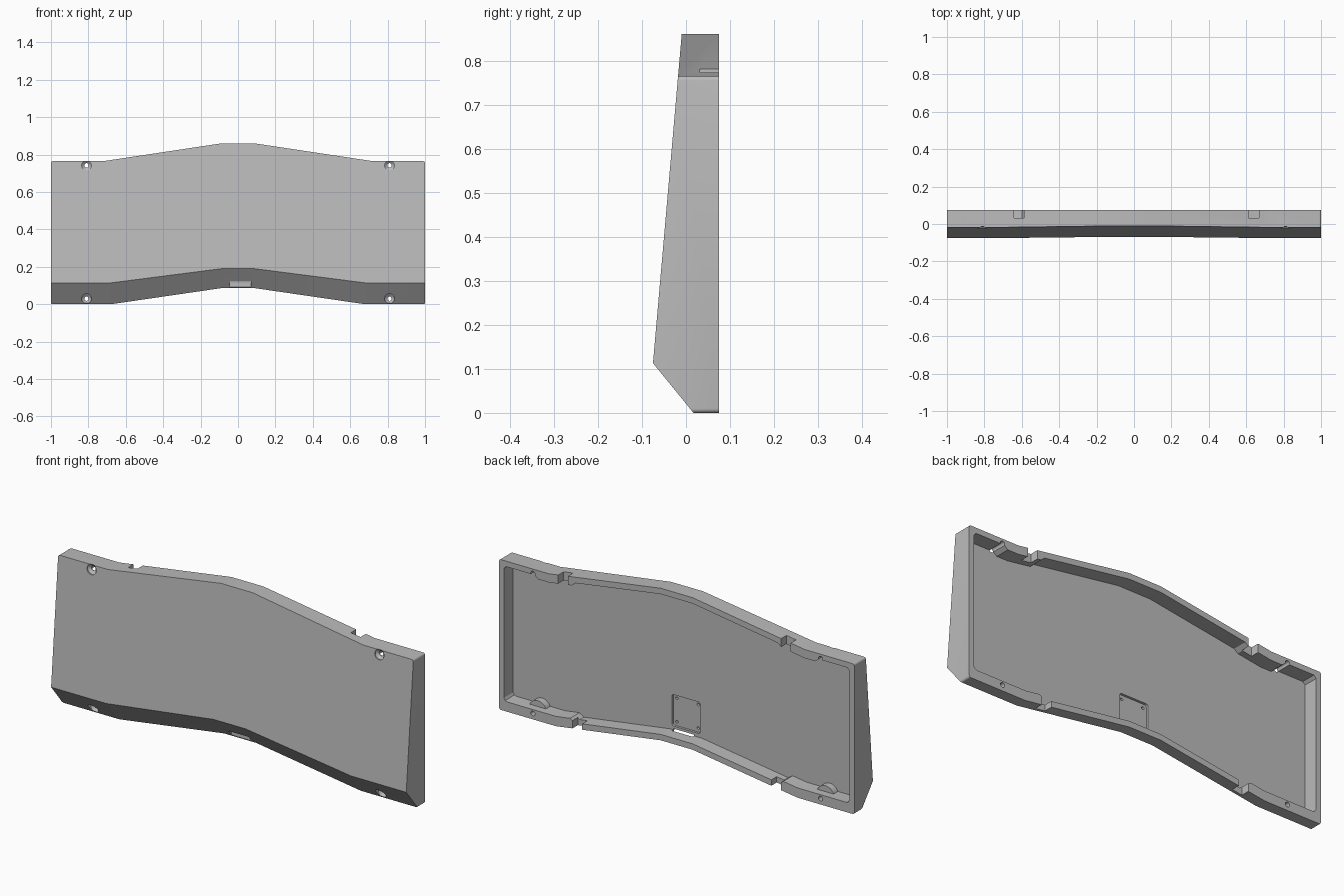
import bpy, bmesh, math

if "Cube" in bpy.data.objects:
    bpy.data.objects.remove(bpy.data.objects["Cube"])

grey = bpy.data.materials.new("light grey plastic")
grey.diffuse_color = (0.5, 0.5, 0.5, 1)
grey.use_nodes = True
grey.node_tree.nodes["Principled BSDF"].inputs["Base Color"].default_value = grey.diffuse_color


def make(name, bm):
    bmesh.ops.recalc_face_normals(bm, faces=bm.faces)
    me = bpy.data.meshes.new(name)
    bm.to_mesh(me)
    bm.free()
    me.materials.append(grey)
    ob = bpy.data.objects.new(name, me)
    bpy.context.collection.objects.link(ob)
    return ob


def loft(name, rings):
    """Closed solid through rings of equal point count."""
    bm = bmesh.new()
    vs = [[bm.verts.new(p) for p in r] for r in rings]
    n = len(vs[0])
    for a, b in zip(vs, vs[1:]):
        for i in range(n):
            bm.faces.new((a[i], a[(i + 1) % n], b[(i + 1) % n], b[i]))
    bm.faces.new(vs[0])
    bm.faces.new(vs[-1])
    return make(name, bm)


def prism(name, pts, y0, y1):
    return loft(name, [[(x, y, z) for x, z in pts] for y in (y0, y1)])


def rect(x0, x1, z0, z1, r=0):
    if not r:
        return [(x0, z0), (x1, z0), (x1, z1), (x0, z1)]
    pts = []
    for k, (cx, cz) in enumerate([(x1 - r, z1 - r), (x0 + r, z1 - r), (x0 + r, z0 + r), (x1 - r, z0 + r)]):
        for j in range(5):
            a = math.pi / 2 * (k + j / 4)
            pts.append((cx + r * math.cos(a), cz + r * math.sin(a)))
    return pts


def lathe(name, x, z, steps, n=24):
    """Turned solid along y from (y, radius) steps."""
    return loft(name, [[(x + r * math.cos(2 * math.pi * i / n), y, z + r * math.sin(2 * math.pi * i / n))
                        for i in range(n)] for y, r in steps])


def top_z(x):
    return 0.765 + 0.095 * min(1, max(0, (0.72 - abs(x)) / 0.63))


def bottom_z(x):
    return 0.086 * min(1, max(0, (0.68 - abs(x)) / 0.59))


def ridge_z(x):
    return 0.113 + 0.077 * min(1, max(0, (0.69 - abs(x)) / 0.60))


def front_y(z):
    return -0.075 + (z - 0.113) * 0.0874


# Case body: tilted front panel with a chamfered lower edge
rings = []
for x in (-1, -0.72, -0.69, -0.68, -0.09, 0.09, 0.68, 0.69, 0.72, 1):
    b, r, t = bottom_z(x), ridge_z(x), top_z(x)
    rings.append([(x, 0.075, b), (x, 0.017, b), (x, front_y(r), r), (x, front_y(t), t), (x, 0.075, t)])
case = loft("case_body", rings)

# Rounded outer corners
bm = bmesh.new()
bm.from_mesh(case.data)
corners = [e for e in bm.edges if all(abs(v.co.x) > 0.99 for v in e.verts)
           and abs(e.verts[0].co.z - e.verts[1].co.z) < 0.001]
bmesh.ops.bevel(bm, geom=corners, offset=0.01, segments=4, profile=0.5, affect='EDGES')
bmesh.ops.dissolve_limit(bm, angle_limit=0.002, verts=bm.verts, edges=bm.edges)
bm.to_mesh(case.data)
bm.free()


def boolean(ob, op):
    bpy.context.view_layer.objects.active = case
    m = case.modifiers.new(ob.name, 'BOOLEAN')
    m.operation, m.object, m.solver = op, ob, 'EXACT'
    bpy.ops.object.modifier_apply(modifier=m.name)
    bpy.data.objects.remove(ob)


# Back cavity: thicker rim near the screws, thin rim in the middle
low = [(0.955, 0.05), (0.68, 0.05), (0.60, 0.05), (0.575, 0.03), (0.09, 0.03)]
high = [(0.09, 0.03), (0.57, 0.03), (0.59, 0.044), (0.72, 0.044), (0.78, 0.044), (0.80, 0.028), (0.96, 0.028)]
right = [(x, bottom_z(x) + d) for x, d in low[::-1]]
right += [(0.966, 0.054), (0.973, 0.066), (0.973, 0.724)]
right += [(x, top_z(x) - d) for x, d in high[::-1]]
boolean(prism("cavity", right + [(-x, z) for x, z in right[::-1]], 0.0, 0.2), 'DIFFERENCE')

for s in (-1, 1):
    # Half-round boss behind each lower screw
    arc = [0.3 + (math.pi - 0.6) * i / 16 for i in range(17)]
    boolean(prism("boss", [(s * 0.81 + 0.05 * math.cos(a), 0.03 + 0.05 * math.sin(a)) for a in arc],
                  -0.01, 0.035), 'UNION')
    # Countersunk screw holes
    boolean(lathe("low_screw", s * 0.81, 0.03,
                  [(-0.2, 0.026), (0.01, 0.026), (0.022, 0.012), (0.2, 0.012)]), 'DIFFERENCE')
    boolean(lathe("top_screw", s * 0.81, 0.742,
                  [(-0.2, 0.026), (-0.016, 0.026), (-0.005, 0.012), (0.2, 0.012)]), 'DIFFERENCE')

# Latch notches in the upper and lower rims
for x, z in ((-0.615, 0.77), (0.64, 0.77), (-0.56, 0.03), (0.56, 0.03)):
    boolean(prism("notch", rect(x - 0.027, x + 0.027, z - 0.06, z + 0.06), 0.032, 0.2), 'DIFFERENCE')

# Cable port in the lower chamfer
boolean(prism("port", rect(-0.045, 0.07, 0.04, 0.122), -0.2, 0.012), 'DIFFERENCE')

# Board recess with four mounting holes
boolean(prism("recess", rect(-0.08, 0.08, 0.135, 0.295, 0.012), -0.012, 0.05), 'DIFFERENCE')
for x in (-0.06, 0.06):
    for z in (0.155, 0.275):
        boolean(lathe("mount_hole", x, z, [(-0.03, 0.007), (0.05, 0.007)], 12), 'DIFFERENCE')

bpy.ops.object.select_all(action='DESELECT')
case.select_set(True)
bpy.context.view_layer.objects.active = case
bpy.ops.object.shade_smooth_by_angle(angle=math.radians(28))
